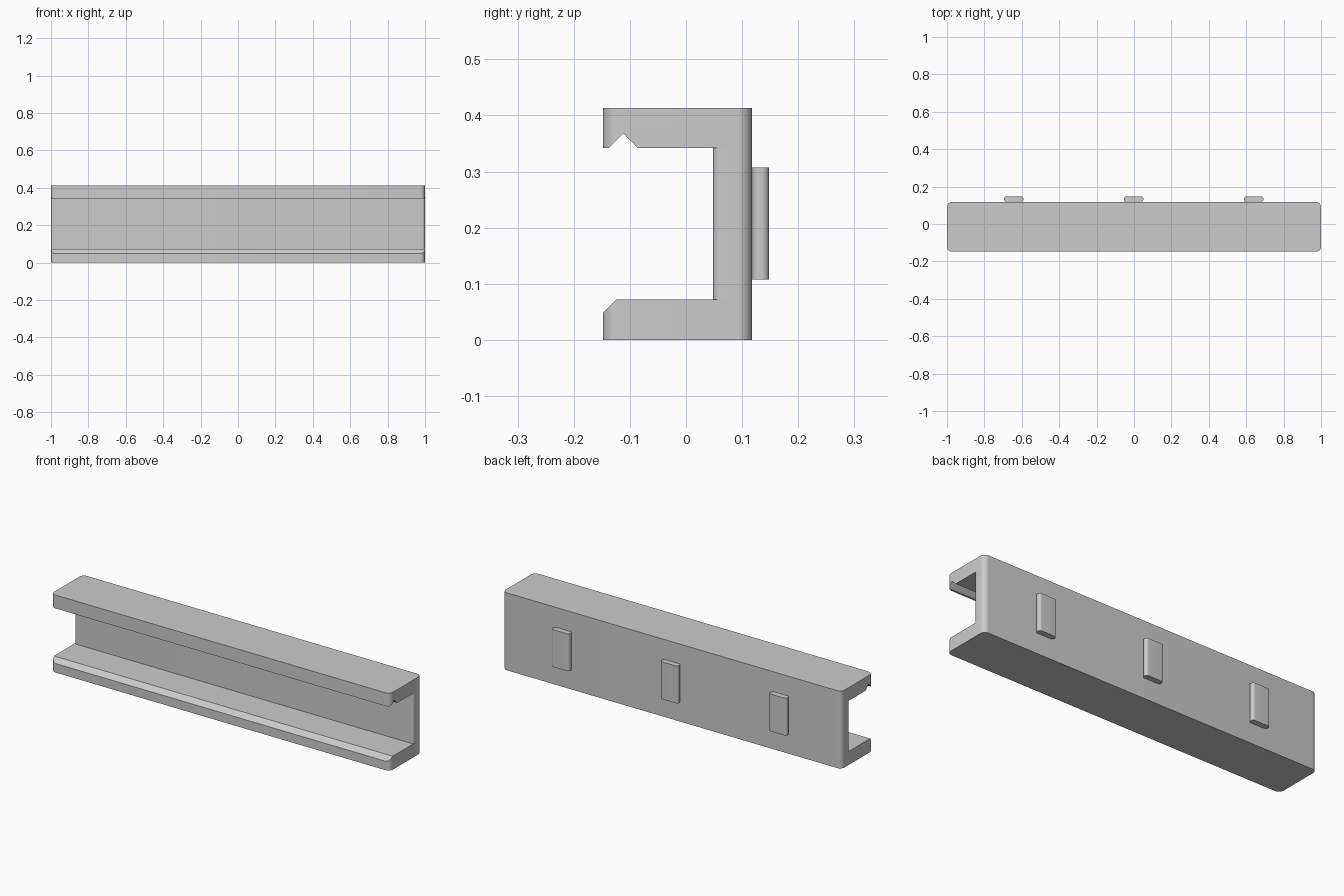
import bpy, bmesh, math
from mathutils import Vector

cube = bpy.data.objects.get("Cube")
if cube:
    bpy.data.objects.remove(cube, do_unlink=True)

grey = bpy.data.materials.new("plain grey")
grey.use_nodes = True
colour = (0.6, 0.6, 0.6, 1)
grey.diffuse_color = colour
grey.node_tree.nodes["Principled BSDF"].inputs["Base Color"].default_value = colour


def prism(name, points, direction):
    """Extrude a closed outline along a direction."""
    bm = bmesh.new()
    face = bm.faces.new([bm.verts.new(p) for p in points])
    grown = bmesh.ops.extrude_face_region(bm, geom=[face])["geom"]
    bmesh.ops.translate(bm, vec=Vector(direction),
                        verts=[v for v in grown if isinstance(v, bmesh.types.BMVert)])
    bmesh.ops.recalc_face_normals(bm, faces=bm.faces)
    mesh = bpy.data.meshes.new(name)
    bm.to_mesh(mesh)
    bm.free()
    obj = bpy.data.objects.new(name, mesh)
    bpy.context.collection.objects.link(obj)
    mesh.materials.append(grey)
    return obj


def rounded_slab(name, x, half, y0, y1, z0, z1, r_front, r_back, steps=8):
    """Upright slab whose vertical corners are rounded."""
    corners = [(1, 1, r_back), (-1, 1, r_back), (-1, -1, r_front), (1, -1, r_front)]
    points = []
    for i, (sx, sy, r) in enumerate(corners):
        cx = x + sx * (half - r)
        cy = y1 - r if sy > 0 else y0 + r
        for k in range(steps + 1):
            a = (i + k / steps) * math.pi / 2
            points.append((cx + r * math.cos(a), cy + r * math.sin(a), z0))
    return prism(name, points, (0, 0, z1 - z0))


def cut(obj, profile):
    """Cut a lengthwise groove with the given y, z profile."""
    cutter = prism("groove_cutter", [(-1.1, y, z) for y, z in profile], (2.2, 0, 0))
    cutter.hide_render = True
    mod = obj.modifiers.new("groove", 'BOOLEAN')
    mod.operation = 'DIFFERENCE'
    mod.solver = 'EXACT'
    mod.object = cutter
    bpy.context.view_layer.objects.active = obj
    bpy.ops.object.modifier_apply(modifier=mod.name)
    bpy.data.objects.remove(cutter, do_unlink=True)


FRONT, BACK, TOP = -0.148, 0.118, 0.413
LOW, HIGH, R = 0.072, 0.342, 0.027

# Channel: two flanges joined by an upright web
lower = rounded_slab("lower_flange", 0, 1, FRONT, BACK, 0, LOW, R, R)
upper = rounded_slab("upper_flange", 0, 1, FRONT, BACK, HIGH, TOP, R, R)
web = rounded_slab("back_web", 0, 1, 0.048, BACK, LOW, HIGH, 0.015, R)

# Chamfered lower lip and V groove under the upper lip
cut(lower, [(-0.174, 0.022), (-0.114, 0.082), (-0.174, 0.082)])
cut(upper, [(-0.148, 0.332), (-0.076, 0.332), (-0.112, 0.368)])

# Mounting tabs on the back
tabs = [rounded_slab(f"mounting_tab_{i + 1}", x, 0.052, BACK, 0.148, 0.108, 0.307, 0.013, 0.013)
        for i, x in enumerate((-0.643, -0.002, 0.64))]

# Smooth the rounded corners, keep the edges sharp
bpy.ops.object.select_all(action='DESELECT')
for obj in [lower, upper, web] + tabs:
    obj.select_set(True)
bpy.context.view_layer.objects.active = web
bpy.ops.object.shade_smooth_by_angle(angle=math.radians(30))
